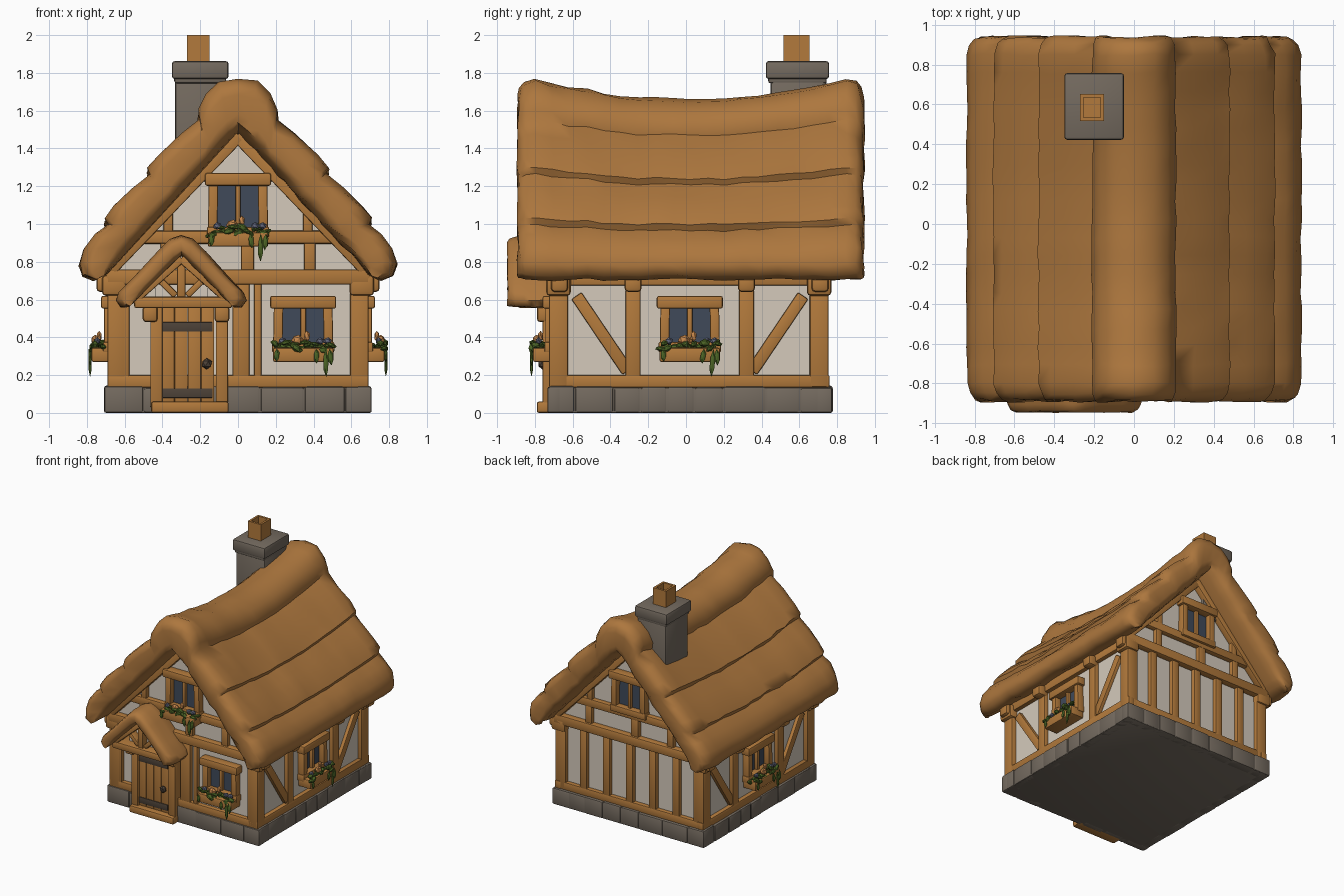
import bpy, bmesh, math, random
from mathutils import Matrix, Vector

if "Cube" in bpy.data.objects:
    bpy.data.objects.remove(bpy.data.objects["Cube"])

random.seed(4)
T, R = Matrix.Translation, Matrix.Rotation


def material(name, r, g, b):
    m = bpy.data.materials.new(name)
    m.diffuse_color = (r, g, b, 1)
    m.use_nodes = True
    m.node_tree.nodes["Principled BSDF"].inputs["Base Color"].default_value = m.diffuse_color
    return m


THATCH = material("thatch", 0.42, 0.185, 0.048)
WOOD = material("wood", 0.45, 0.195, 0.045)
PLASTER = material("plaster", 0.66, 0.59, 0.50)
STONE = material("stone", 0.175, 0.145, 0.115)
GLASS = material("glass", 0.05, 0.067, 0.1)
LEAF = material("leaf green", 0.07, 0.125, 0.018)
IRON = material("dark iron", 0.075, 0.055, 0.04)
BLOOM = material("orange flower", 0.56, 0.24, 0.07)
BLUE = material("blue flower", 0.12, 0.13, 0.19)


def finish(name, bm, mat, angle=40):
    bmesh.ops.recalc_face_normals(bm, faces=bm.faces[:])
    me = bpy.data.meshes.new(name)
    bm.to_mesh(me)
    bm.free()
    me.materials.append(mat)
    me.shade_smooth()
    me.set_sharp_from_angle(angle=math.radians(angle))
    ob = bpy.data.objects.new(name, me)
    bpy.context.collection.objects.link(ob)
    return ob


def block(name, M, size, mat, bevel=0.008):
    bm = bmesh.new()
    bmesh.ops.create_cube(bm, size=1, matrix=Matrix.Diagonal((*size, 1)))
    if bevel:
        bmesh.ops.bevel(bm, geom=bm.edges[:], offset=bevel, segments=2, profile=0.5, affect='EDGES')
    bm.transform(M)
    return finish(name, bm, mat)


# wall-local coordinates: u along the wall, o outwards, z up
def box(name, M, u, z, o, mat, bevel=0.008):
    c = ((u[0] + u[1]) / 2, -(o[0] + o[1]) / 2, (z[0] + z[1]) / 2)
    return block(name, M @ T(c), (u[1] - u[0], o[1] - o[0], z[1] - z[0]), mat, bevel)


def beam(name, M, p, q, w, o=(-0.02, 0.035), mat=WOOD):
    d = Vector(q) - Vector(p)
    rot = R(-math.atan2(d.y, d.x), 4, 'Y')
    mid = T(((p[0] + q[0]) / 2, -(o[0] + o[1]) / 2, (p[1] + q[1]) / 2))
    return block(name, M @ mid @ rot, (d.length, o[1] - o[0], w), mat)


FRONT = T((0, -0.69, 0))
RIGHT = T((0.655, 0.02, 0)) @ R(math.pi / 2, 4, 'Z')
BACK = T((0, 0.72, 0)) @ R(math.pi, 4, 'Z')
LEFT = T((-0.655, 0.02, 0)) @ R(-math.pi / 2, 4, 'Z')
WORLD = Matrix()


# thatched roof: stepped half profile, mirrored, lofted along y with rounded ends
def thatch(name, cx, half, inner_top, inner_end, y0, y1, sag, jitter, n):
    k = len(half) - 1
    inner = [(inner_end[0] * i / k, inner_top + (inner_end[1] - inner_top) * i / k) for i in range(k + 1)]
    mirror = lambda pts: [(-x, z) for x, z in pts[:0:-1]] + pts
    outer, inner = mirror(half), mirror(inner)
    ends = [(0, 0.4), (0.012, 0.68), (0.04, 0.88), (0.09, 1)]
    a, b = y0 + 0.09, y1 - 0.09
    stations = [(y0 + d, s) for d, s in ends]
    stations += [(a + (b - a) * i / n, 1) for i in range(1, n)]
    stations += [(y1 - d, s) for d, s in ends[::-1]]
    ztop, zlow, ym, hl = half[0][1], half[-1][1], (y0 + y1) / 2, (y1 - y0) / 2
    bm, rings = bmesh.new(), []
    for y, s in stations:
        ring_o, ring_i = [], []
        wob = random.uniform(-1, 1) * jitter
        for (ox, oz), (ix, iz) in zip(outer, inner):
            mx, mz = (ox + ix) / 2, (oz + iz) / 2
            for ring, x, z in ((ring_o, ox, oz), (ring_i, ix, iz)):
                x, z = mx + (x - mx) * s, mz + (z - mz) * s
                drop = sag * max(0, 1 - ((y - ym) / (hl * 0.88)) ** 2) * (z - zlow) / (ztop - zlow)
                r = random.uniform(-1, 1) * jitter * 0.6
                ring.append(bm.verts.new((cx + x + r, y + r * 1.5, z - drop + wob * 0.5 + r)))
        rings.append(ring_o + ring_i[::-1])
    m, c = len(rings[0]), len(outer)
    for p, q in zip(rings, rings[1:]):
        for i in range(m):
            bm.faces.new((p[i], p[(i + 1) % m], q[(i + 1) % m], q[i]))
    for ring in (rings[0], rings[-1]):
        for i in range(c - 1):
            bm.faces.new((ring[i], ring[i + 1], ring[m - 2 - i], ring[m - 1 - i]))
    finish(name, bm, THATCH, 55)


thatch("main_roof", 0,
       [(0, 1.77), (0.1, 1.755), (0.17, 1.69), (0.21, 1.61), (0.205, 1.555), (0.30, 1.48), (0.42, 1.365),
        (0.48, 1.30), (0.465, 1.265), (0.56, 1.19), (0.66, 1.095), (0.705, 1.03), (0.69, 0.995),
        (0.76, 0.945), (0.815, 0.87), (0.84, 0.79), (0.82, 0.73), (0.76, 0.705)],
       1.50, (0.69, 0.74), -0.89, 0.94, 0.11, 0.008, 18)
thatch("porch_roof", -0.30,
       [(0, 0.94), (0.06, 0.92), (0.13, 0.85), (0.25, 0.72), (0.33, 0.64), (0.345, 0.595), (0.32, 0.56), (0.28, 0.56)],
       0.83, (0.25, 0.585), -0.945, -0.66, 0, 0.004, 3)

# plaster body with gables
bm = bmesh.new()
prof = [(-0.655, 0.1), (0.655, 0.1), (0.655, 0.78), (0, 1.47), (-0.655, 0.78)]
f = bm.faces.new([bm.verts.new((x, -0.69, z)) for x, z in prof])
ext = bmesh.ops.extrude_face_region(bm, geom=[f])
bmesh.ops.translate(bm, vec=(0, 1.41, 0), verts=[v for v in ext["geom"] if isinstance(v, bmesh.types.BMVert)])
finish("plaster_walls", bm, PLASTER)

# stone foundation: core and a row of blocks on each side
block("foundation_core", T((0, 0.0225, 0.067)), (1.40, 1.495, 0.134), STONE, 0.005)
for M, half, out in ((FRONT, 0.71, 0.045), (BACK, 0.71, 0.06), (LEFT, 0.75, 0.055), (RIGHT, 0.75, 0.055)):
    u = -half
    while u < half - 0.01:
        e = u + random.uniform(0.13, 0.24)
        e = half if e > half - 0.08 else e
        box("foundation_stone", M, (u + 0.002, e - 0.002), (0.0, random.uniform(0.132, 0.145)),
            (-0.03, out - random.uniform(0, 0.007)), STONE, 0.012)
        u = e


# plants: leaf clumps, trailing vines, flowers
def blobs(name, M, items, mat):
    bm = bmesh.new()
    for (u, o, z), (sx, sy, sz), tilt in items:
        bmesh.ops.create_icosphere(bm, subdivisions=1, radius=1, matrix=M @ T((u, -o, z)) @ R(tilt, 4, 'Y')
                                   @ Matrix.Diagonal((sx, sy, sz, 1)))
    finish(name, bm, mat, 20)


def window(M, u, bottom, top, planted=True):
    sill = bottom + 0.09
    box("window_glass", M, (u - 0.12, u + 0.12), (sill, top - 0.06), (-0.01, 0.008), GLASS, 0)
    for s in (-1, 1):
        beam("window_jamb", M, (u + s * 0.135, sill - 0.04), (u + s * 0.13, top - 0.05), 0.05, (-0.01, 0.055))
    beam("window_mullion", M, (u, sill), (u, top - 0.06), 0.028, (0, 0.035))
    box("window_lintel", M, (u - 0.175, u + 0.175), (top - 0.068, top), (-0.01, 0.07), WOOD, 0.012)
    box("window_sill", M, (u - 0.165, u + 0.165), (sill - 0.04, sill + 0.015), (-0.01, 0.06), WOOD)
    if not planted:
        return
    box("flower_box", M, (u - 0.16, u + 0.16), (bottom, bottom + 0.075), (0, 0.12), WOOD, 0.01)
    rnd = random.uniform
    leaves = [((u - 0.15 + 0.3 * i / 21, rnd(0.05, 0.125), bottom + rnd(0.06, 0.105)),
               (rnd(0.022, 0.04), rnd(0.015, 0.025), rnd(0.01, 0.022)), rnd(-0.7, 0.7)) for i in range(22)]
    leaves += [((u + v, 0.128, bottom + 0.06 - h / 2), (0.016, 0.01, h / 2 + 0.01), rnd(-0.15, 0.15))
               for v, h in ((-0.14, 0.05), (0.07, 0.06), (0.12, 0.13), (0.145, 0.07))]
    blobs("window_leaves", M, leaves, LEAF)
    blobs("orange_flowers", M, [((u - 0.03, 0.1, bottom + 0.115), (0.035, 0.025, 0.03), 0.3),
                                ((u + 0.02, 0.08, bottom + 0.135), (0.018, 0.015, 0.03), 0)], BLOOM)
    blobs("blue_flowers", M, [((u + v, 0.09, bottom + 0.11), (0.024, 0.018, 0.02), v) for v in (0.09, 0.13, -0.11)], BLUE)


# timber frame shared by both gable walls
for M in (FRONT, BACK):
    box("sill_beam", M, (-0.69, 0.69), (0.135, 0.2), (-0.02, 0.035), WOOD)
    box("tie_beam", M, (-0.70, 0.70), (0.68, 0.76), (-0.02, 0.05), WOOD, 0.012)
    box("collar_beam", M, (-0.52, 0.52), (0.895, 0.965), (-0.02, 0.04), WOOD, 0.012)
    box("upper_beam", M, (-0.22, 0.22), (1.225, 1.27), (-0.02, 0.035), WOOD)
    for s in (-1, 1):
        beam("gable_rafter", M, (0, 1.475), (s * 0.68, 0.765), 0.085, (-0.02, 0.05))
        beam("gable_post", M, (s * 0.38, 0.75), (s * 0.38, 0.91), 0.06)
        beam("upper_post", M, (s * 0.37, 0.95), (s * 0.37, 1.08), 0.05)
    beam("gable_post", M, (0.05, 0.75), (0.05, 0.91), 0.07)
    window(M, 0, 0.88, 1.27, M is FRONT)

# corner posts with flared heads
for sx in (-1, 1):
    for y in (-0.675, 0.705):
        block("corner_post", T((sx * 0.642, y, 0.42)), (0.1, 0.1, 0.57), WOOD, 0.012)
        block("post_head", T((sx * 0.655, y, 0.675)), (0.13, 0.13, 0.11), WOOD, 0.02)

# side walls
for M in (LEFT, RIGHT):
    box("side_sill_beam", M, (-0.74, 0.74), (0.135, 0.2), (-0.02, 0.035), WOOD)
    box("side_top_beam", M, (-0.74, 0.74), (0.675, 0.75), (-0.02, 0.035), WOOD)
    for s in (-1, 1):
        beam("side_post", M, (s * 0.30, 0.19), (s * 0.30, 0.69), 0.08)
        beam("side_brace", M, (s * 0.60, 0.62), (s * 0.33, 0.22), 0.065, (-0.02, 0.028))
        for u in (0.30, 0.69):
            box("eave_bracket", M, (s * u - 0.045, s * u + 0.045), (0.64, 0.73), (0, 0.095), WOOD, 0.02)
    window(M, 0, 0.27, 0.62)

# back wall posts
for i in range(-2, 3):
    beam("back_post", BACK, (i * 0.215, 0.19), (i * 0.215, 0.69), 0.065)

# front wall posts and window
beam("front_post", FRONT, (0.015, 0.19), (0.015, 0.69), 0.09)
beam("front_left_post", FRONT, (-0.59, 0.19), (-0.59, 0.69), 0.03)
beam("front_right_post", FRONT, (0.105, 0.19), (0.105, 0.69), 0.04, (-0.02, 0.03))
window(FRONT, 0.345, 0.27, 0.62)

# door
box("door_step", FRONT, (-0.46, -0.05), (0, 0.06), (0, 0.10), WOOD, 0.012)
for i in range(4):
    box("door_plank", FRONT, (-0.405 + i * 0.07, -0.337 + i * 0.07), (0.055, 0.56), (0, 0.05), WOOD, 0.004)
for z in (0.105, 0.455):
    box("door_hinge", FRONT, (-0.40, -0.135), (z - 0.025, z + 0.025), (0.045, 0.056), IRON, 0.002)
blobs("door_knob", FRONT, [((-0.165, 0.07, 0.26), (0.03, 0.025, 0.03), 0)], IRON)
for u in (-0.432, -0.085):
    beam("door_jamb", FRONT, (u, 0.03), (u, 0.57), 0.065, (-0.01, 0.07))
box("door_lintel", FRONT, (-0.55, -0.03), (0.555, 0.615), (0, 0.2), WOOD, 0.012)

# porch truss and brackets
box("porch_plaster", FRONT, (-0.44, -0.16), (0.6, 0.68), (0, 0.12), PLASTER, 0)
beam("porch_king_post", FRONT, (-0.30, 0.6), (-0.30, 0.82), 0.045, (0.1, 0.18))
for s in (-1, 1):
    beam("porch_strut", FRONT, (-0.30 + s * 0.03, 0.62), (-0.30 + s * 0.12, 0.71), 0.035, (0.1, 0.17))
    beam("porch_rafter", FRONT, (-0.30, 0.82), (-0.30 + s * 0.26, 0.59), 0.05, (0, 0.2))
    box("porch_bracket", FRONT, (-0.275 + s * 0.19 - 0.04, -0.275 + s * 0.19 + 0.04), (0.48, 0.57), (0, 0.1), WOOD, 0.02)

# chimney with hollow square pot
block("chimney_shaft", T((-0.2, 0.595, 1.5)), (0.265, 0.295, 0.6), STONE, 0.015)
block("chimney_cap", T((-0.2, 0.59, 1.815)), (0.30, 0.335, 0.095), STONE, 0.015)
block("chimney_collar", T((-0.2, 0.59, 1.77)), (0.275, 0.31, 0.05), STONE, 0.012)
bm = bmesh.new()
bmesh.ops.create_cube(bm, size=1, matrix=T((-0.21, 0.585, 1.92)) @ Matrix.Diagonal((0.12, 0.135, 0.16, 1)))
top = max(bm.faces, key=lambda f: f.calc_center_median().z)
bmesh.ops.inset_region(bm, faces=[top], thickness=0.025)
pit = bmesh.ops.extrude_face_region(bm, geom=[top])
bmesh.ops.translate(bm, vec=(0, 0, -0.08), verts=[v for v in pit["geom"] if isinstance(v, bmesh.types.BMVert)])
bmesh.ops.delete(bm, geom=[top] if top.is_valid else [], context='FACES')
finish("chimney_pot", bm, WOOD)
